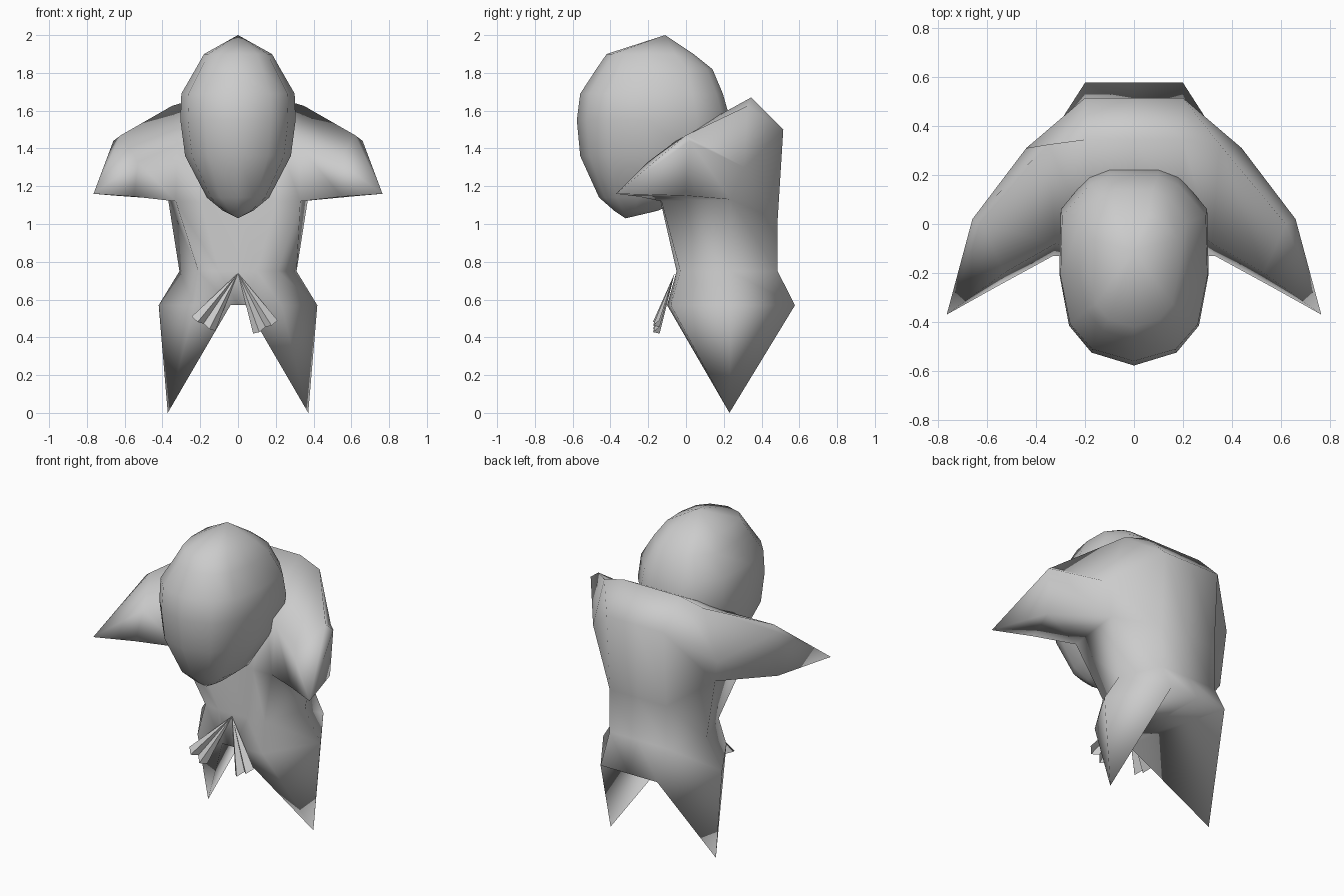
import bpy, bmesh, math

if "Cube" in bpy.data.objects:
    bpy.data.objects.remove(bpy.data.objects["Cube"], do_unlink=True)

clay = bpy.data.materials.new("clay_grey")
clay.use_nodes = True
GREY = (0.6, 0.6, 0.6, 1)
clay.diffuse_color = GREY
clay.node_tree.nodes["Principled BSDF"].inputs["Base Color"].default_value = GREY


def skin(bm, rings, closed=True):
    """Skin a list of point rings; a one-point ring makes a pointed end."""
    rows = [[bm.verts.new(p) for p in ring] for ring in rings]
    for a, b in zip(rows, rows[1:]):
        n = max(len(a), len(b))
        for i in range(n if closed else n - 1):
            j = (i + 1) % n
            quad = [a[i % len(a)], a[j % len(a)], b[j % len(b)], b[i % len(b)]]
            bm.faces.new(list(dict.fromkeys(quad)))


def finish(name, bm, angle):
    bmesh.ops.recalc_face_normals(bm, faces=bm.faces[:])
    mesh = bpy.data.meshes.new(name)
    bm.to_mesh(mesh)
    bm.free()
    mesh.materials.append(clay)
    ob = bpy.data.objects.new(name, mesh)
    bpy.context.collection.objects.link(ob)
    bpy.ops.object.select_all(action="DESELECT")
    ob.select_set(True)
    bpy.context.view_layer.objects.active = ob
    bpy.ops.object.shade_smooth_by_angle(angle=math.radians(angle))


def flip(ring):
    return [(-x, y, z) for x, y, z in ring]


# Head: egg with a narrow chin, set forward of the body
# (outline from the face round to the flat back, as parts of width and depth)
OUTLINE = [(0, 1), (.57, .87), (.87, .6), (1, .08), (.98, -.57), (.6, -.91), (.33, -1)]


def head_ring(z, front, back, w):
    mid, depth = (front + back) / 2, (front - back) / 2
    side = [(w * s, mid + depth * c, z) for s, c in OUTLINE]
    return side + flip(side[1:])[::-1]


levels = [(1.9, -.42, .04, .18), (1.82, -.475, .14, .225), (1.69, -.56, .195, .3),
          (1.55, -.578, .235, .305), (1.36, -.56, .2, .28), (1.14, -.46, .0, .165),
          (1.07, -.38, -.15, .08)]
bm = bmesh.new()
skin(bm, [[(0, -.11, 2)]] + [head_ring(*l) for l in levels] + [[(0, -.32, 1.03)]])
finish("head", bm, 180)

# Body: arms, torso and legs skinned in turn and welded into one smooth form
body = bmesh.new()

# Arms: a tube bowed forward to pointed hands
# (each section: crest, back, lower back, lower front, upper front)
hand = [(.765, -.37, 1.16)]
elbow = [(.62, 0, 1.47), (.66, .02, 1.44), (.65, 0, 1.15), (.55, -.25, 1.145), (.53, -.2, 1.33)]
shoulder = [(.35, .325, 1.625), (.44, .31, 1.3), (.37, .235, 1.13), (.33, -.13, 1.12), (.32, -.08, 1.42)]
collar = [(.2, .345, 1.67), (.2, .515, 1.5), (.2, .485, 1.02), (.2, -.135, 1.12), (.2, 0, 1.48)]
middle = [(0, y, z) for x, y, z in collar]
half = [hand, elbow, shoulder, collar]
skin(body, half + [middle] + [flip(r) for r in reversed(half)])

# Torso: outline rings, front middle round to back middle, from chest to hips
chest = [middle[3], collar[3], shoulder[3], shoulder[2], collar[2], middle[2]]
waist = [(x, y, .75) for x, y in
         [(0, -.05), (.1, -.05), (.21, -.03), (.31, .235), (.2, .485), (0, .485)]]
hips = [(x, y, .57) for x, y in
        [(0, -.1), (.04, -.1), (.23, -.08), (.42, .235), (.2, .577), (0, .577)]]
skin(body, [ring + flip(ring[1:-1])[::-1] for ring in (chest, waist, hips)])

# Legs: each side of the hip outline drawn down to a pointed foot
thigh = hips[1:5]
foot = [(.372, .23, 0)]
skin(body, [thigh, foot])
skin(body, [flip(thigh), flip(foot)])

# Flat underside between the legs
front_edge, back_edge = [[p, m] + flip([p]) for p, m in
                         ((hips[1], hips[0]), (hips[4], hips[5]))]
skin(body, [front_edge, back_edge], closed=False)

# Weld the seams and open the arm tube into the torso
bmesh.ops.remove_doubles(body, verts=body.verts[:], dist=.0005)
inside = [f for f in body.faces if all(
    1 < v.co.z < 1.135 and abs(v.co.x) < .4 for v in f.verts)]
bmesh.ops.delete(body, geom=inside, context="FACES")
finish("body", body, 180)


# Pleated fans hanging from the front of the waist
def fan(name, start, end, pleats=4):
    rim = []
    for i in range(pleats + 1):
        t = i / pleats
        out = i % 2
        rim.append((start[0] + (end[0] - start[0]) * t, -.14 - .035 * out,
                    start[1] + (end[1] - start[1]) * t - .01 * out))
    bm = bmesh.new()
    skin(bm, [[(0, -.06, .74)], rim], closed=False)
    finish(name, bm, 10)


fan("right_fan", (-.245, .51), (-.12, .435))
fan("left_fan", (.08, .42), (.21, .49))
